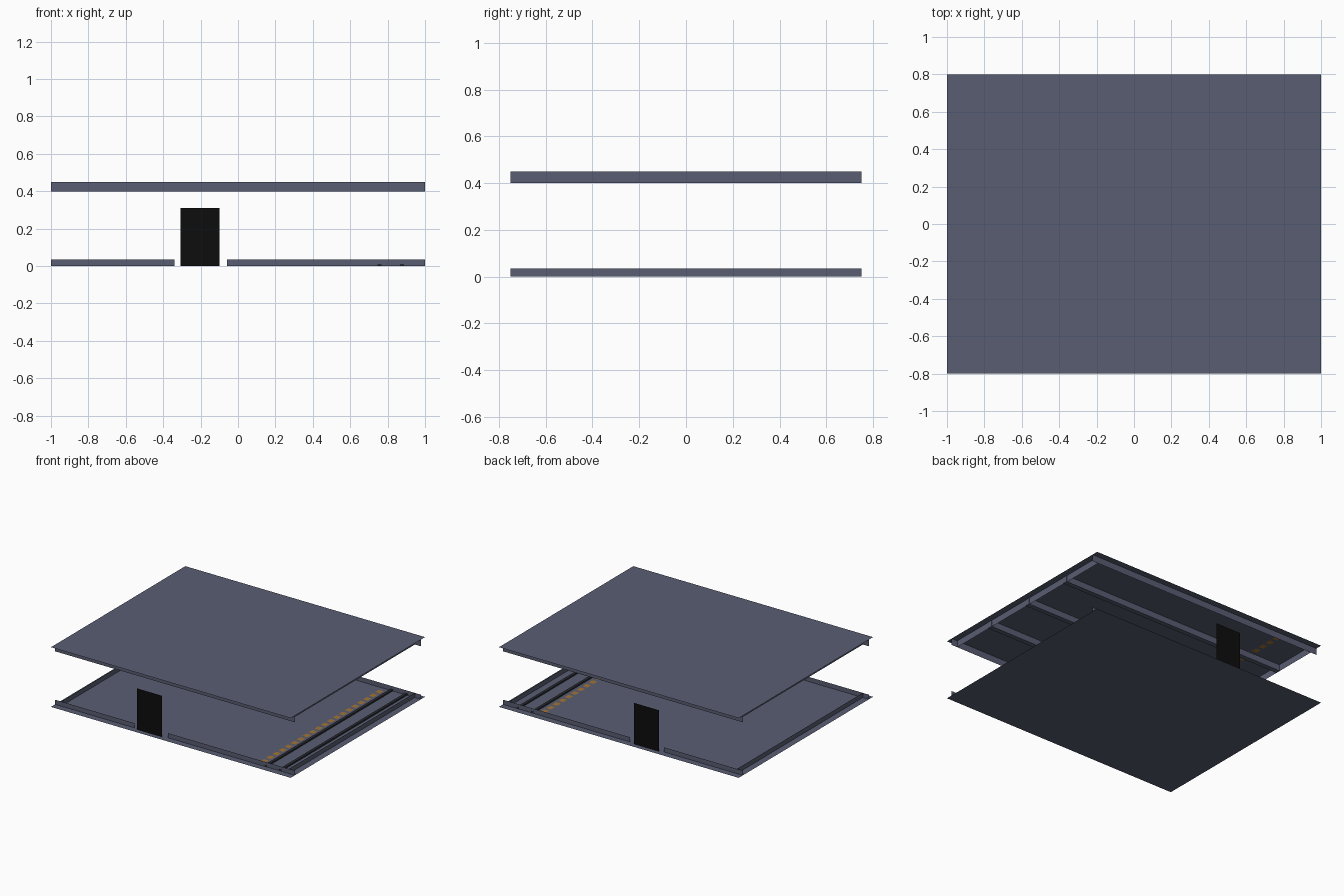
import bpy

if "Cube" in bpy.data.objects:
    bpy.data.objects.remove(bpy.data.objects["Cube"])


def mat(name, rgb):
    m = bpy.data.materials.new(name)
    m.diffuse_color = (*rgb, 1)
    m.use_nodes = True
    m.node_tree.nodes["Principled BSDF"].inputs["Base Color"].default_value = m.diffuse_color
    return m


SLATE = mat("slate_blue", (0.10, 0.11, 0.17))
BLACK = mat("door_black", (0.004, 0.004, 0.004))
DARK = mat("track_dark", (0.025, 0.027, 0.035))
AMBER = mat("amber", (0.36, 0.17, 0.035))

BOX_FACES = [(0, 3, 2, 1), (4, 5, 6, 7), (0, 1, 5, 4),
             (1, 2, 6, 5), (2, 3, 7, 6), (3, 0, 4, 7)]


def build(name, verts, faces, material):
    me = bpy.data.meshes.new(name)
    me.from_pydata(verts, [], faces)
    me.materials.append(material)
    ob = bpy.data.objects.new(name, me)
    bpy.context.collection.objects.link(ob)
    return ob


def box(name, x, y, z, material):
    """Box from (min, max) ranges."""
    v = [(x[i], y[j], z[k]) for k in (0, 1)
         for i, j in ((0, 0), (1, 0), (1, 1), (0, 1))]
    return build(name, v, BOX_FACES, material)


def sheet_z(name, x, y, z, material):
    return build(name, [(x[0], y[0], z), (x[1], y[0], z),
                        (x[1], y[1], z), (x[0], y[1], z)], [(0, 1, 2, 3)], material)


def sheet_y(name, x, y, z, material):
    return build(name, [(x[0], y, z[0]), (x[1], y, z[0]),
                        (x[1], y, z[1]), (x[0], y, z[1])], [(0, 1, 2, 3)], material)


def sheet_x(name, x, y, z, material):
    return build(name, [(x, y[0], z[0]), (x, y[1], z[0]),
                        (x, y[1], z[1]), (x, y[0], z[1])], [(0, 1, 2, 3)], material)


def dashes(name, x, z):
    """Row of small amber tiles along y."""
    n, pitch = 20, 0.072
    verts, faces = [], []
    for i in range(n):
        c = (i - (n - 1) / 2) * pitch
        b = len(verts)
        verts += [(x - 0.02, c - 0.023, z), (x + 0.02, c - 0.023, z),
                  (x + 0.02, c + 0.023, z), (x - 0.02, c + 0.023, z)]
        faces.append((b, b + 1, b + 2, b + 3))
    return build(name, verts, faces, AMBER)


LOW, HIGH = (0, 0.035), (0.40, 0.45)

# Floor and ceiling sheets
sheet_z("floor", (-1, 1), (-0.8, 0.8), 0, SLATE)
sheet_z("ceiling", (-1, 1), (-0.8, 0.8), 0.45, SLATE)

for s, side in ((-1, "front"), (1, "back")):
    # Skirting with a gap for the doorway, upper trim, and door panel
    sheet_y(side + "_skirting_left", (-1, -0.34), 0.75 * s, LOW, SLATE)
    sheet_y(side + "_skirting_right", (-0.06, 1), 0.75 * s, LOW, SLATE)
    sheet_y(side + "_upper_trim", (-1, 1), 0.75 * s, HIGH, SLATE)
    sheet_y(side + "_door", (-0.307, -0.10), 0.762 * s, (0, 0.31), BLACK)

for s, side in ((-1, "left"), (1, "right")):
    sheet_x(side + "_skirting", 0.95 * s, (-0.75, 0.75), LOW, SLATE)
    sheet_x(side + "_upper_trim", 0.95 * s, (-0.75, 0.75), HIGH, SLATE)

# Ceiling beams
for i, y in enumerate((-0.4, 0, 0.4)):
    box(f"ceiling_beam_{i + 1}", (-0.953, 0.953), (y - 0.018, y + 0.018),
        (0.402, 0.449), SLATE)

# Floor tracks
for i, x in enumerate((0.757, 0.877)):
    box(f"floor_track_{i + 1}", (x - 0.01, x + 0.01), (-0.751, 0.751),
        (0.001, 0.012), DARK)

# Amber dashed strips
dashes("floor_dashes", 0.70, 0.003)
dashes("ceiling_dashes", -0.70, 0.447)
